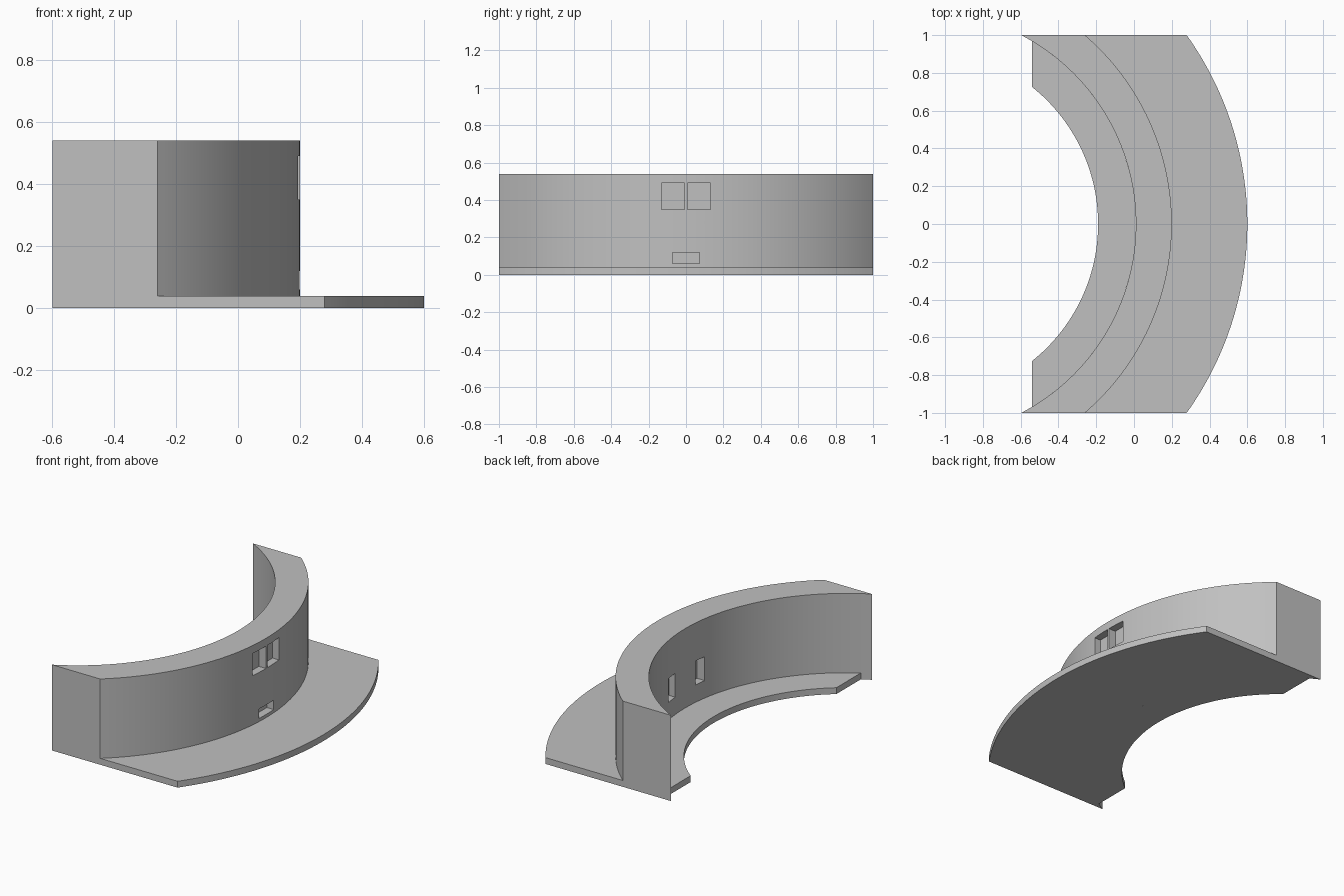
import bpy, bmesh, math

cube = bpy.data.objects.get("Cube")
if cube:
    bpy.data.objects.remove(cube, do_unlink=True)

CX = -1.117                                   # shared centre of all arcs
R_LEDGE, R_IN, R_OUT, R_EDGE = 0.927, 1.127, 1.317, 1.717
FLOOR, TOP = 0.04, 0.54
SEGMENTS = 64

grey = bpy.data.materials.new("plain grey")
grey.use_nodes = True
colour = (0.53, 0.53, 0.53, 1)
grey.diffuse_color = colour
grey.node_tree.nodes["Principled BSDF"].inputs["Base Color"].default_value = colour


def end_at_side(r):
    return math.asin(1 / r)                   # arc stops at y = +-1


def end_at_back(r):
    return math.acos((-0.54 - CX) / r)        # arc stops at x = -0.54


def add_object(name, bm):
    bmesh.ops.recalc_face_normals(bm, faces=bm.faces)
    mesh = bpy.data.meshes.new(name)
    bm.to_mesh(mesh)
    bm.free()
    mesh.materials.append(grey)
    obj = bpy.data.objects.new(name, mesh)
    bpy.context.collection.objects.link(obj)
    return obj


def arc_block(name, r0, r1, height, end):
    """Curved block between two concentric arcs, standing on the ground."""
    bm = bmesh.new()
    arcs = []
    for r in (r0, r1):
        a = end(r)
        angles = [a * (2 * i / SEGMENTS - 1) for i in range(SEGMENTS + 1)]
        arcs.append([bm.verts.new((CX + r * math.cos(t), r * math.sin(t), 0)) for t in angles])
    inner, outer = arcs
    outline = bm.faces.new(outer + inner[::-1])
    lifted = bmesh.ops.extrude_face_region(bm, geom=[outline], use_keep_orig=True)
    verts = [g for g in lifted["geom"] if isinstance(g, bmesh.types.BMVert)]
    bmesh.ops.translate(bm, verts=verts, vec=(0, 0, height))
    # split the caps into strips so they triangulate cleanly
    bm.verts.ensure_lookup_table()
    caps = [f for f in bm.faces if len(f.verts) > 4]
    bmesh.ops.triangulate(bm, faces=caps)
    return add_object(name, bm)


def box(bm, x, y, z):
    made = bmesh.ops.create_cube(bm, size=1)["verts"]
    for v in made:
        v.co = [lo + (c + 0.5) * (hi - lo) for c, (lo, hi) in zip(v.co, (x, y, z))]


# Main parts
wall = arc_block("curved_wall", R_IN, R_OUT, TOP, end_at_side)
terrace = arc_block("outer_terrace", R_OUT, R_EDGE, FLOOR, end_at_side)
ledge = arc_block("inner_ledge", R_LEDGE, R_IN, FLOOR, end_at_back)

# Recesses: divided window and low slot outside, two niches inside
bm = bmesh.new()
OUTSIDE, INSIDE = (0.15, 0.3), (-0.1, 0.05)
for side in (-1, 1):
    box(bm, OUTSIDE, sorted((side * 0.007, side * 0.13)), (0.35, 0.49))
    box(bm, INSIDE, sorted((side * 0.10, side * 0.18)), (0.15, 0.30))
box(bm, OUTSIDE, (-0.073, 0.073), (0.06, 0.12))
cutter = add_object("recess_cutter", bm)
cutter.hide_render = True

cut = wall.modifiers.new("recesses", 'BOOLEAN')
cut.operation, cut.solver, cut.object = 'DIFFERENCE', 'EXACT', cutter
bpy.context.view_layer.objects.active = wall
bpy.ops.object.modifier_apply(modifier=cut.name)
bpy.data.objects.remove(cutter, do_unlink=True)

# Smooth the curves, keep corners sharp
bpy.ops.object.select_all(action='DESELECT')
for obj in (wall, terrace, ledge):
    obj.select_set(True)
bpy.context.view_layer.objects.active = wall
bpy.ops.object.shade_smooth_by_angle(angle=math.radians(30))
